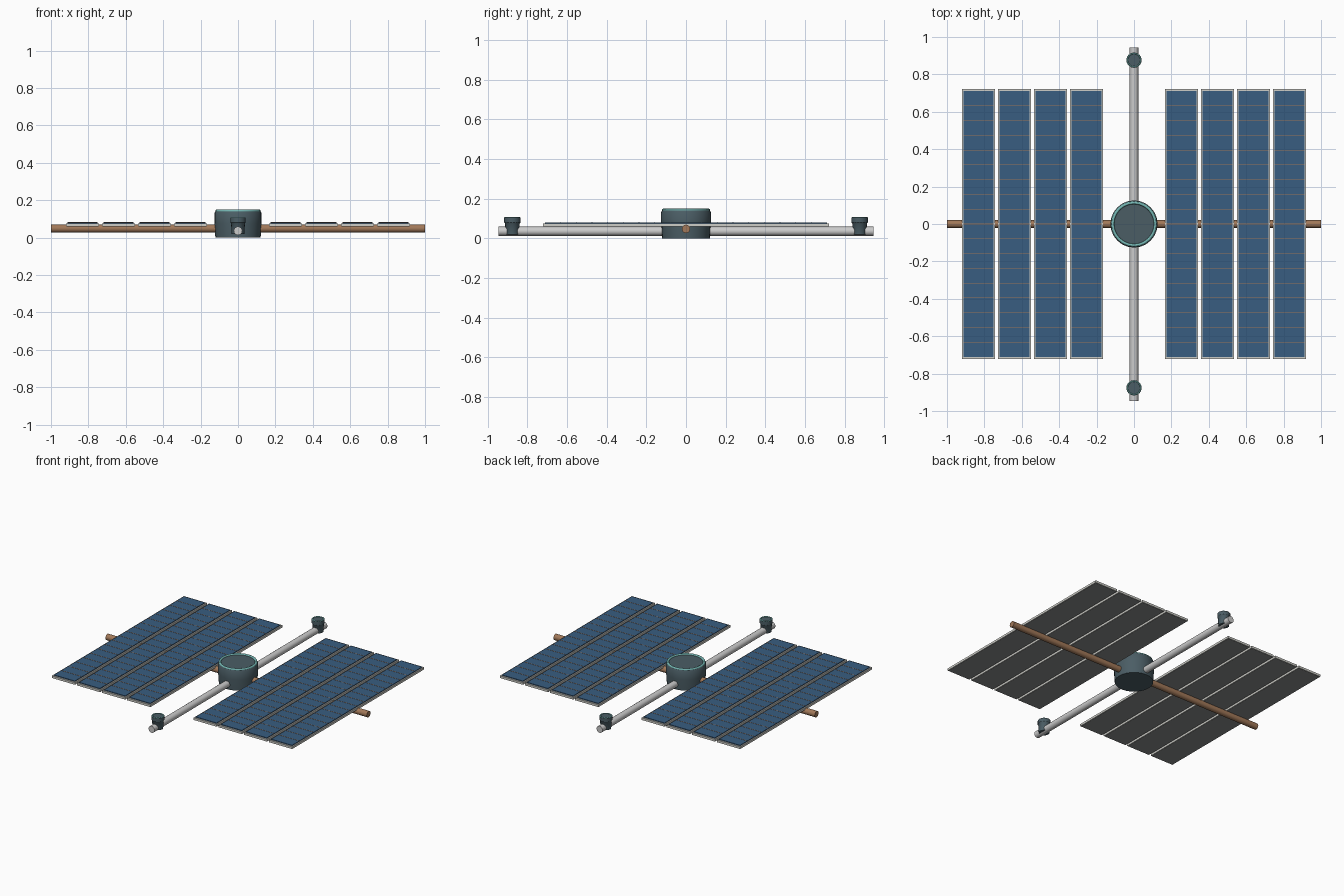
import bpy, bmesh
from math import pi, cos, sin
from mathutils import Matrix

if "Cube" in bpy.data.objects:
    bpy.data.objects.remove(bpy.data.objects["Cube"])


def mat(name, col):
    m = bpy.data.materials.new(name)
    m.diffuse_color = (*col, 1)
    m.use_nodes = True
    m.node_tree.nodes["Principled BSDF"].inputs["Base Color"].default_value = m.diffuse_color
    return m


DARK = mat("dark_slate", (0.07, 0.11, 0.13))
TEAL = mat("teal", (0.18, 0.48, 0.46))
COPPER = mat("copper", (0.36, 0.19, 0.10))
SILVER = mat("silver", (0.55, 0.56, 0.56))
FRAME = mat("frame_white", (0.62, 0.62, 0.58))
BLUE = mat("cell_blue", (0.04, 0.11, 0.22))
BACK = mat("back_grey", (0.25, 0.26, 0.26))


def finish(name, bm, material, smooth=False):
    bmesh.ops.recalc_face_normals(bm, faces=bm.faces)
    me = bpy.data.meshes.new(name)
    bm.to_mesh(me)
    bm.free()
    me.materials.append(material)
    ob = bpy.data.objects.new(name, me)
    bpy.context.collection.objects.link(ob)
    if smooth:
        bpy.ops.object.select_all(action='DESELECT')
        ob.select_set(True)
        bpy.context.view_layer.objects.active = ob
        bpy.ops.object.shade_smooth_by_angle(angle=pi / 5)
    return ob


def box(bm, x0, x1, y0, y1, z0, z1):
    m = Matrix.Translation(((x0 + x1) / 2, (y0 + y1) / 2, (z0 + z1) / 2))
    m = m @ Matrix.Diagonal((x1 - x0, y1 - y0, z1 - z0, 1))
    bmesh.ops.create_cube(bm, size=1, matrix=m)


def rod(name, axis, length, r, z, material):
    bm = bmesh.new()
    rot = Matrix.Rotation(pi / 2, 4, 'Y' if axis == 'X' else 'X')
    bmesh.ops.create_cone(bm, cap_ends=True, segments=16, radius1=r, radius2=r,
                          depth=length, matrix=Matrix.Translation((0, 0, z)) @ rot)
    return finish(name, bm, material, True)


def lathe(name, profile, y, n, material):
    """Turn a (radius, z) profile about a vertical axis, capping both ends."""
    bm = bmesh.new()
    rings = [[bm.verts.new((r * cos(2 * pi * i / n), y + r * sin(2 * pi * i / n), z))
              for i in range(n)] for r, z in profile]
    for a, b in zip(rings, rings[1:]):
        for i in range(n):
            j = (i + 1) % n
            bm.faces.new((a[i], a[j], b[j], b[i]))
    bm.faces.new(rings[0])
    bm.faces.new(rings[-1])
    return finish(name, bm, material, True)


def rim(name, R, r, y, z, n):
    bpy.ops.mesh.primitive_torus_add(major_radius=R, minor_radius=r, major_segments=n,
                                     minor_segments=8, location=(0, y, z))
    ob = bpy.context.object
    ob.name = name
    ob.data.materials.append(TEAL)
    bpy.ops.object.shade_smooth_by_angle(angle=pi / 3)


# Central hub with teal rim
lathe("hub", [(0.121, 0), (0.126, 0.075), (0.126, 0.132), (0.12, 0.142)], 0, 24, DARK)
rim("hub_rim", 0.114, 0.008, 0, 0.142, 24)

# Crossed support rods
rod("panel_boom", 'X', 2.0, 0.021, 0.048, COPPER)
rod("thruster_boom", 'Y', 1.89, 0.023, 0.036, SILVER)

# End pods on the thruster boom
for side, y in (("front", -0.876), ("back", 0.876)):
    lathe(side + "_pod", [(0.034, 0.02), (0.037, 0.075), (0.041, 0.08), (0.041, 0.105)],
          y, 16, DARK)
    rim(side + "_pod_rim", 0.036, 0.004, y, 0.104, 16)

# Solar panels: frame, back sheet, cells and cross strips
HW, HL, CELLW, CELLL, ROWS = 0.0885, 0.722, 0.08, 0.711, 18
pitch = 2 * CELLL / ROWS
for sname, s in (("left", -1), ("right", 1)):
    for k in range(4):
        cx = s * (0.254 + 0.1925 * k)
        tag = f"{sname}_panel_{k + 1}_"

        bm = bmesh.new()
        box(bm, cx - HW, cx + HW, -HL, HL, 0.061, 0.076)
        finish(tag + "frame", bm, FRAME)

        bm = bmesh.new()
        box(bm, cx - HW + 0.004, cx + HW - 0.004, -HL + 0.004, HL - 0.004, 0.06, 0.064)
        finish(tag + "back", bm, BACK)

        bm = bmesh.new()
        box(bm, cx - CELLW, cx + CELLW, -CELLL, CELLL, 0.074, 0.081)
        finish(tag + "cells", bm, BLUE)

        bm = bmesh.new()
        for i in range(1, ROWS):
            y = -CELLL + i * pitch
            box(bm, cx - CELLW, cx + CELLW, y - 0.0015, y + 0.0015, 0.08, 0.082)
        finish(tag + "strips", bm, COPPER)
